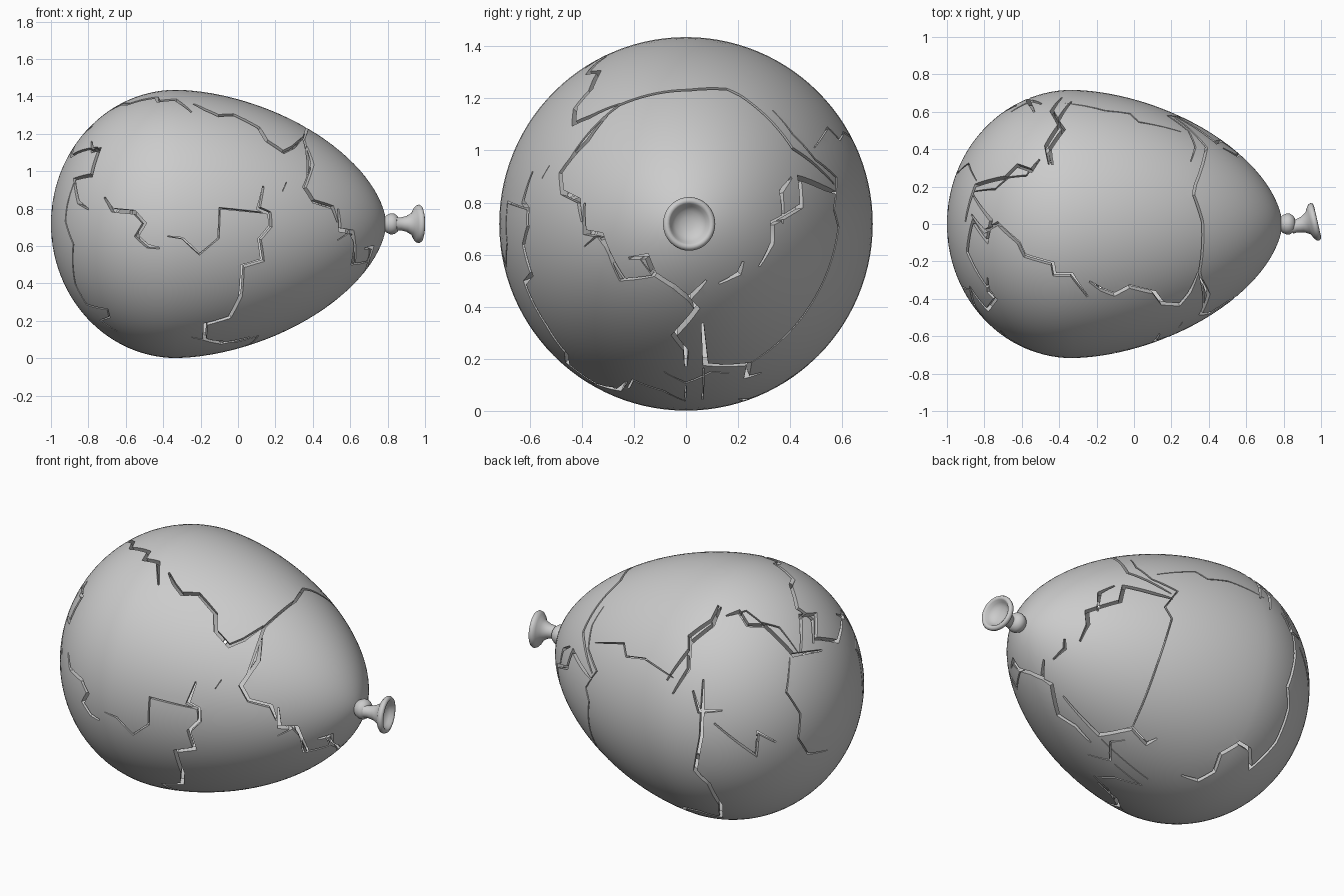
import bpy, bmesh, math
from mathutils import Vector, Matrix
from mathutils.bvhtree import BVHTree

if "Cube" in bpy.data.objects:
    bpy.data.objects.remove(bpy.data.objects["Cube"])

CZ = 0.718          # height of the balloon axis
XM, RM = -0.33, 0.717
DEPTH = 0.035       # crack wall depth


def radius(x):
    if x < XM:
        return RM * math.sqrt(max(0, 1 - ((XM - x) / 0.67) ** 2))
    return RM * max(0, 1 - ((x - XM) / 1.122) ** 1.75) ** 0.585


def lathe(name, profile, segs):
    """Revolve (x, r) points about the x axis; r = 0 makes a pole."""
    bm = bmesh.new()
    rings = []
    for x, r in profile:
        n = 1 if r < 1e-5 else segs
        rings.append([bm.verts.new((x, r * math.cos(2 * math.pi * i / segs),
                                    r * math.sin(2 * math.pi * i / segs))) for i in range(n)])
    for a, b in zip(rings, rings[1:]):
        for i in range(segs):
            j = (i + 1) % segs
            vs = [a[i % len(a)], a[j % len(a)], b[j % len(b)], b[i % len(b)]]
            bm.faces.new(list(dict.fromkeys(vs)))
    bmesh.ops.recalc_face_normals(bm, faces=bm.faces)
    me = bpy.data.meshes.new(name)
    bm.to_mesh(me)
    bm.free()
    ob = bpy.data.objects.new(name, me)
    bpy.context.collection.objects.link(ob)
    return ob


def smooth(ob, deg):
    bpy.ops.object.select_all(action='DESELECT')
    ob.select_set(True)
    bpy.context.view_layer.objects.active = ob
    bpy.ops.object.shade_smooth_by_angle(angle=math.radians(deg))


# balloon body: blunt left end, tapered right end
N = 56
prof = []
for i in range(N + 1):
    t = math.pi * i / N
    x = XM - 0.67 * math.cos(t) if t < math.pi / 2 else XM - 1.122 * math.cos(t)
    prof.append((x, 0 if i in (0, N) else radius(x)))
body = lathe("balloon_body", prof, 112)
body.data.transform(Matrix.Translation((0, 0, CZ)))
tree = BVHTree.FromPolygons([v.co.copy() for v in body.data.vertices],
                            [tuple(p.vertices) for p in body.data.polygons])

# drawing planes: origin px, scale, right vector, up vector
S, C, E, F = 0.6, 0.8, 0.4, 0.917
VIEWS = {
    'front': (238.5, 224.7, 187, (1, 0, 0), (0, 0, 1)),
    'right': (687, 225.7, 259.5, (0, 1, 0), (0, 0, 1)),
    'top': (1134.5, 224.5, 187, (1, 0, 0), (0, 1, 0)),
    'back': (685, 672, 187, (-C, -S, 0), (S * E, -C * E, F)),
    'under': (1133, 673, 187, (-C, S, 0), (S * E, C * E, F)),
}


def project(view, u, v):
    ox, oy, s, r, up = VIEWS[view]
    r, up = Vector(r), Vector(up)
    d = r.cross(up).normalized()
    p = Vector((0, 0, CZ)) + r * ((u - ox) / s) + up * ((oy - v) / s)
    return tree.ray_cast(p + d * 4, -d)[:2]


cut = bmesh.new()


def crack(view, width, pts):
    """Tapered zigzag ribbon, sunk into the skin along its normal."""
    hits = [project(view, *p) for p in pts]
    hits = [h for h in hits if h[0] is not None]
    if len(hits) < 2:
        return
    rows = []
    for i, (p, n) in enumerate(hits):
        a = (p - hits[i - 1][0]).normalized() if i else None
        b = (hits[i + 1][0] - p).normalized() if i < len(hits) - 1 else None
        t = (a or Vector()) + (b or Vector())
        side = n.cross(t).normalized()
        mitre = 1.0
        if a and b:
            mitre = min(1.5, 1 / max(0.3, abs(side.dot(n.cross(b).normalized()))))
        w = width / 2 * (mitre if a and b else 0.45)
        rows.append([cut.verts.new(p + side * k * w + n * h)
                     for k, h in ((-1, 0.03), (1, 0.03), (1, -DEPTH), (-1, -DEPTH))])
    fs = [cut.faces.new(rows[0][::-1]), cut.faces.new(rows[-1])]
    for a, b in zip(rows, rows[1:]):
        for i in range(4):
            j = (i + 1) % 4
            fs.append(cut.faces.new((a[i], a[j], b[j], b[i])))
    bmesh.ops.recalc_face_normals(cut, faces=fs)


W, T = 0.02, 0.008   # open and hairline cracks
# front side
crack('front', W, [(105, 198), (113, 211), (135, 213), (145, 224), (137, 237), (148, 247), (160, 249)])
crack('front', T, [(168, 237), (183, 239), (200, 255), (219, 239), (220, 209), (268, 214)])
crack('front', W, [(264, 187), (259, 209), (270, 214), (271, 227), (260, 240), (263, 261), (243, 267),
                   (241, 297), (230, 318), (206, 325), (205, 340), (222, 344), (250, 338)])
crack('front', T, [(283, 192), (287, 183)])
crack('front', W, [(307, 147), (313, 165), (305, 188), (314, 202), (333, 208), (338, 223)])
crack('front', T, [(338, 241), (350, 233), (355, 243), (352, 265), (368, 262), (370, 249)])
crack('front', W, [(92, 142), (93, 152), (100, 150), (92, 176), (75, 180), (79, 203), (89, 210)])
crack('front', T, [(76, 180), (68, 205), (66, 222), (74, 245), (76, 285), (87, 305), (108, 310),
                   (110, 318), (101, 321), (118, 332)])
# right end
crack('right', W, [(586, 205), (586, 234), (603, 237), (627, 282)])
crack('right', W, [(630, 260), (648, 258), (655, 275), (675, 288), (690, 300), (707, 282)])
crack('right', W, [(688, 299), (698, 310), (675, 337), (687, 352), (687, 368)])
crack('right', W, [(720, 285), (740, 275), (744, 263)])
crack('right', W, [(760, 268), (773, 245), (773, 225), (802, 208), (800, 180), (825, 190), (837, 195)])
crack('right', T, [(665, 373), (687, 384), (712, 373), (730, 374)])
crack('right', T, [(590, 383), (630, 389), (634, 381), (665, 392), (686, 402), (687, 387)])
# top side
crack('top', W, [(1090, 282), (1102, 290), (1115, 295), (1130, 287), (1155, 293), (1163, 304),
                 (1180, 305), (1190, 293), (1199, 272)])
crack('top', W * 0.7, [(1204, 308), (1200, 272), (1203, 222), (1194, 195), (1196, 185), (1207, 148), (1175, 118)])
crack('top', W, [(972, 215), (985, 232), (998, 224), (1019, 243), (1025, 256), (1053, 264),
                 (1055, 275), (1072, 275), (1088, 297)])
crack('top', W, [(1072, 102), (1058, 122), (1064, 130), (1050, 150), (1053, 165)])
crack('top', W, [(1040, 160), (1032, 171), (1018, 166), (1006, 178), (976, 186), (966, 222)])
# back side
crack('back', T, [(592, 640), (620, 640), (622, 653), (640, 655), (668, 674)])
crack('back', W, [(667, 690), (683, 665), (685, 640), (708, 622), (717, 604)])
crack('back', T, [(727, 612), (742, 608), (757, 620), (775, 625), (795, 653)])
crack('back', W, [(796, 652), (797, 614), (813, 613), (812, 637), (835, 641), (840, 613)])
crack('back', W, [(687, 687), (693, 708), (716, 707)])
crack('back', W, [(708, 720), (750, 753), (752, 730), (770, 740)])
crack('back', T, [(785, 655), (781, 690), (795, 712), (793, 737), (803, 753), (823, 750)])
# underside
crack('under', T, [(1125, 565), (1130, 575), (1145, 588), (1171, 600), (1158, 618), (1165, 630),
                   (1150, 680), (1140, 710), (1128, 740)])
crack('under', W, [(1090, 625), (1092, 605), (1107, 597)])
crack('under', W, [(1058, 710), (1095, 747), (1128, 741), (1143, 755), (1153, 750)])
crack('under', T, [(1098, 751), (1147, 787)])
crack('under', W, [(1180, 783), (1197, 787), (1213, 778), (1218, 762), (1237, 750), (1248, 755),
                   (1250, 772), (1275, 745), (1287, 710), (1285, 690), (1293, 655), (1290, 630), (1280, 605)])

# cut the cracks
me = bpy.data.meshes.new("crack_cutter")
cut.to_mesh(me)
cut.free()
cutter = bpy.data.objects.new("crack_cutter", me)
bpy.context.collection.objects.link(cutter)
mod = body.modifiers.new("cracks", 'BOOLEAN')
mod.operation, mod.solver, mod.object, mod.use_self = 'DIFFERENCE', 'EXACT', cutter, True
bpy.context.view_layer.objects.active = body
bpy.ops.object.modifier_apply(modifier=mod.name)
bpy.data.objects.remove(cutter)

# open the crack floors so only the skin and short crack walls remain
bm = bmesh.new()
bm.from_mesh(body.data)
deep = {v for v in bm.verts if tree.find_nearest(v.co)[3] > DEPTH * 0.6}
bmesh.ops.delete(bm, geom=[f for f in bm.faces if all(v in deep for v in f.verts)], context='FACES')
bm.to_mesh(body.data)
bm.free()
smooth(body, 35)

# tied knot
knot = lathe("knot", [(0.77, 0), (0.775, 0.03), (0.795, 0.047), (0.815, 0.056), (0.835, 0.055),
                      (0.852, 0.043), (0.86, 0.03), (0.86, 0)], 32)
knot.location.z = CZ
smooth(knot, 60)

# flared open mouth, slightly turned
mouth = lathe("mouth", [(-0.11, 0), (-0.11, 0.036), (-0.085, 0.034), (-0.05, 0.042), (-0.02, 0.06),
                        (-0.005, 0.088), (0.005, 0.099), (0.018, 0.103), (0.028, 0.097), (0.032, 0.086),
                        (0.025, 0.077), (0.008, 0.068), (-0.008, 0.05), (-0.016, 0.025), (-0.018, 0)], 40)
mouth.location = (0.95, 0.008, CZ)
mouth.rotation_euler.z = math.radians(13)
smooth(mouth, 60)
